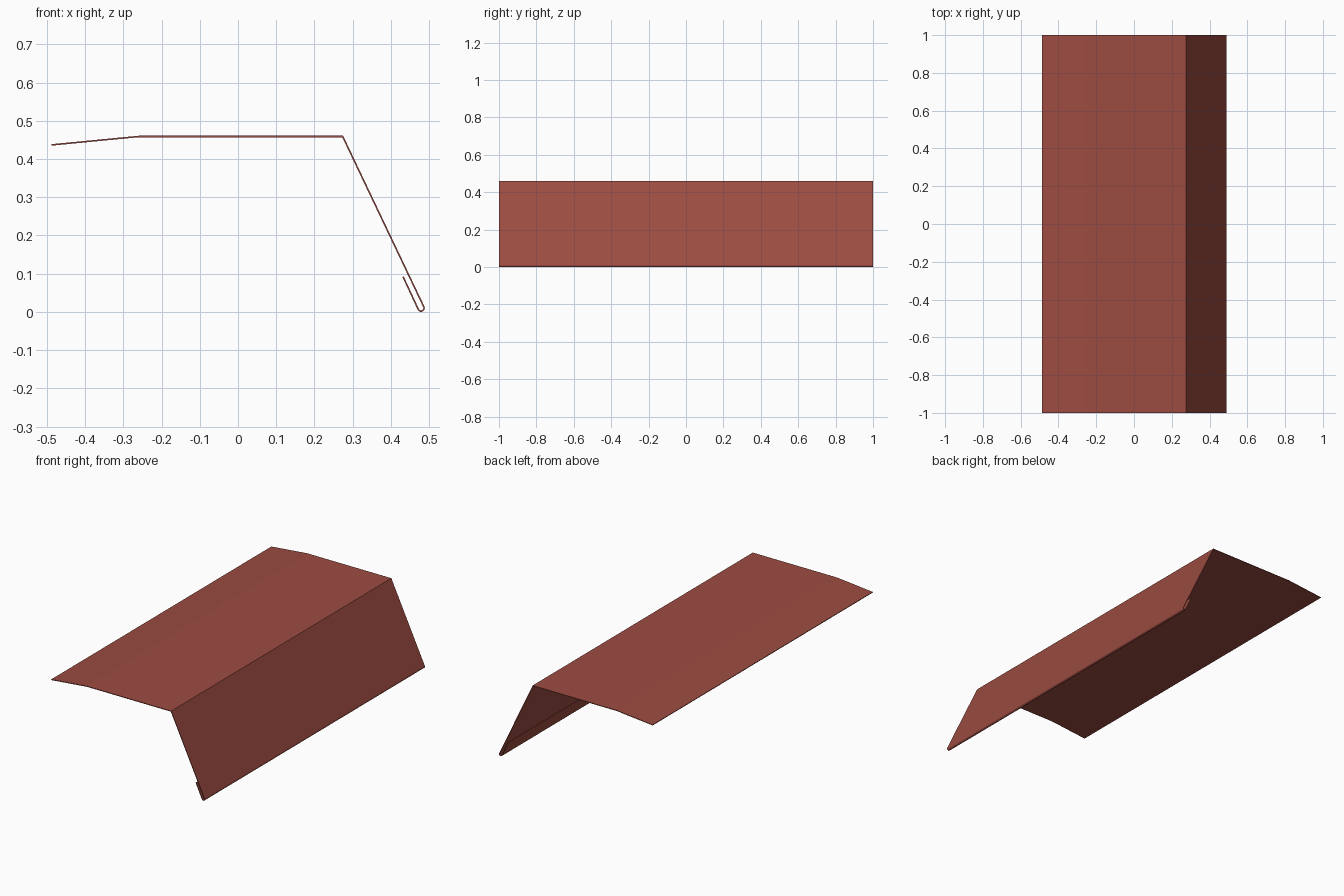
import bpy, bmesh
from math import cos, sin, radians
from mathutils import Vector

if "Cube" in bpy.data.objects:
    bpy.data.objects.remove(bpy.data.objects["Cube"], do_unlink=True)

LENGTH, THICK = 2.0, 0.004

# Painted sheet metal
paint = bpy.data.materials.new("oxide_red_paint")
paint.use_nodes = True
color = (0.333, 0.072, 0.053, 1)
paint.diffuse_color = color
paint.node_tree.nodes["Principled BSDF"].inputs["Base Color"].default_value = color

# Centre line of the sheet: back lip, flat top, sloping face
profile = [(-0.488, 0.437), (-0.26, 0.459), (0.274, 0.459)]

# Rolled bottom hem, then the folded-back return
hem_x, hem_z, hem_r, steps = 0.479, 0.010, 0.008, 8
for i in range(steps + 1):
    a = radians(25.4 - 180 * i / steps)
    profile.append((hem_x + hem_r * cos(a), hem_z + hem_r * sin(a)))
profile.append((0.432, 0.092))

# Sweep the profile along the length
bm = bmesh.new()
verts = [bm.verts.new((x, -LENGTH / 2, z)) for x, z in profile]
edges = [bm.edges.new(pair) for pair in zip(verts, verts[1:])]
swept = bmesh.ops.extrude_edge_only(bm, edges=edges)["geom"]
bmesh.ops.translate(bm, vec=Vector((0, LENGTH, 0)),
                    verts=[g for g in swept if isinstance(g, bmesh.types.BMVert)])
bmesh.ops.recalc_face_normals(bm, faces=bm.faces)
mesh = bpy.data.meshes.new("roof_edge_flashing")
bm.to_mesh(mesh)
bm.free()
mesh.materials.append(paint)

flashing = bpy.data.objects.new("roof_edge_flashing", mesh)
bpy.context.collection.objects.link(flashing)

# Sheet thickness, centred on the profile
solid = flashing.modifiers.new("sheet_thickness", "SOLIDIFY")
solid.thickness = THICK
solid.offset = 0
solid.use_even_offset = True
